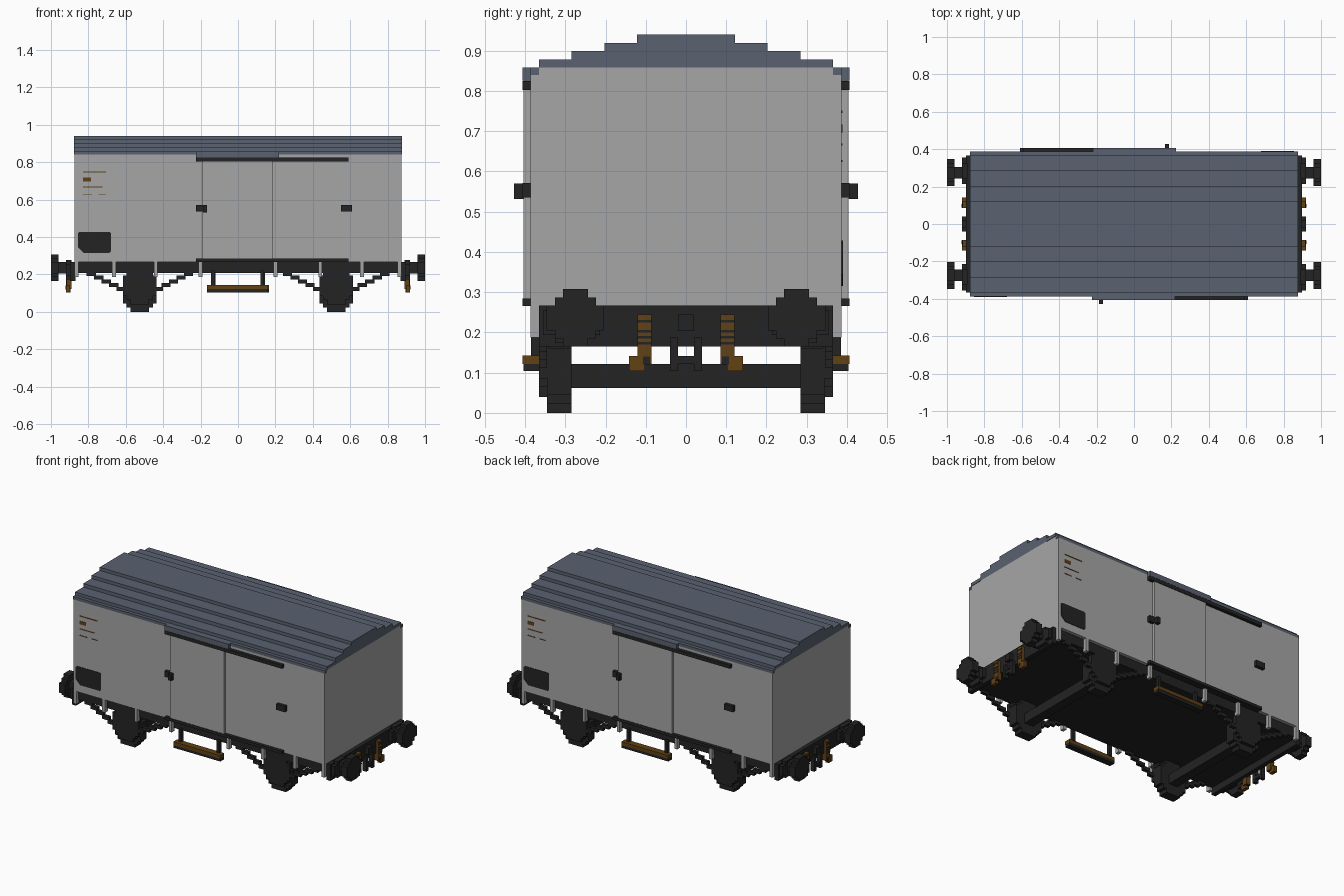
import bpy, bmesh
from mathutils import Vector

cube = bpy.data.objects.get("Cube")
if cube:
    bpy.data.objects.remove(cube, do_unlink=True)


def material(name, rgb):
    m = bpy.data.materials.new(name)
    m.use_nodes = True
    m.diffuse_color = (*rgb, 1)
    bsdf = m.node_tree.nodes["Principled BSDF"]
    bsdf.inputs["Base Color"].default_value = (*rgb, 1)
    bsdf.inputs["Roughness"].default_value = 0.8
    return m


GREY = material("wall grey", (0.38, 0.38, 0.38))
BLUE = material("roof slate blue", (0.10, 0.12, 0.16))
BLACK = material("frame black", (0.017, 0.017, 0.017))
BROWN = material("rusty brown", (0.12, 0.052, 0.007))


def prism(name, profile, axis, a, b, mat, turn=1):
    """Extrude a 2D profile along x (profile is y, z) or y (profile is x, z).
    turn = -1 spins the part half a turn about the vertical axis."""
    bm = bmesh.new()
    place = (lambda p, t: (t, p[0], p[1])) if axis == "x" else (lambda p, t: (p[0], t, p[1]))
    face = bm.faces.new([bm.verts.new(place(p, a)) for p in profile])
    ext = bmesh.ops.extrude_face_region(bm, geom=[face])
    shift = Vector((b - a, 0, 0)) if axis == "x" else Vector((0, b - a, 0))
    bmesh.ops.translate(bm, vec=shift, verts=[v for v in ext["geom"] if isinstance(v, bmesh.types.BMVert)])
    for v in bm.verts:
        v.co.x *= turn
        v.co.y *= turn
    bmesh.ops.recalc_face_normals(bm, faces=bm.faces)
    mesh = bpy.data.meshes.new(name)
    bm.to_mesh(mesh)
    bm.free()
    mesh.materials.append(mat)
    ob = bpy.data.objects.new(name, mesh)
    bpy.context.collection.objects.link(ob)
    return ob


def box(name, x0, x1, y0, y1, z0, z1, mat, turn=1):
    return prism(name, [(x0, z0), (x1, z0), (x1, z1), (x0, z1)], "y", y0, y1, mat, turn)


def stepped_disc(cu, cz, steps):
    """Blocky circle outline; steps are (half width, half height), narrowest first."""
    q = []
    for i, (w, h) in enumerate(steps):
        q.append((w, h))
        if i + 1 < len(steps):
            q.append((w, steps[i + 1][1]))
    r = q[::-1]
    pts = q + [(u, -v) for u, v in r] + [(-u, -v) for u, v in q] + [(-u, v) for u, v in r]
    return [(cu + u, cz + v) for u, v in pts]


# Body: stepped end section extruded along the length
BANDS = [(0.387, 0.84, 0.858), (0.366, 0.858, 0.878), (0.285, 0.878, 0.90),
         (0.203, 0.90, 0.92), (0.122, 0.90, 0.94)]   # half width, underside, top
half = [(0.387, 0.267)]
for i, (w, lo, hi) in enumerate(BANDS[:4]):
    if i:
        half.append((w, BANDS[i - 1][1]))
    half.append((w, lo))
prism("body", half + [(-y, z) for y, z in half[::-1]], "x", -0.873, 0.873, GREY)

# Roof: stepped shell of the same bands
outer, inner = [], []
for i, (w, lo, hi) in enumerate(BANDS):
    outer += [(w, BANDS[i - 1][2] if i else lo), (w, hi)]
    if 0 < i < 4:
        inner += [(w, BANDS[i - 1][1]), (w, lo)]
shell = outer + [(-y, z) for y, z in outer[::-1]]
shell += [(-y, z) for y, z in inner] + inner[::-1]
prism("roof", shell, "x", -0.876, 0.876, BLUE)

# Underframe
box("floor_frame", -0.873, 0.873, -0.366, 0.366, 0.208, 0.267, BLACK)
for x in (-0.525, 0.525):
    box("axle", x - 0.03, x + 0.03, -0.29, 0.29, 0.062, 0.122, BLACK)

WHEEL = [(0.05, 0.103), (0.07, 0.08), (0.09, 0.058)]
AXLE_BOX = [(0.05, 0.10), (0.07, 0.075), (0.09, 0.055)]
BUFFER = [(0.031, 0.0715), (0.051, 0.051), (0.0715, 0.031)]
FLANGE = [(0.041, 0.051), (0.071, 0.031)]

# Each side and end repeats after a half turn
for t in (1, -1):
    # Door with rails and rain lip (front at -y)
    box("sliding_door", -0.19, 0.185, -0.404, -0.38, 0.275, 0.84, GREY, t)
    box("door_roof_lip", -0.225, 0.22, -0.407, -0.38, 0.826, 0.858, BLUE, t)
    box("door_top_rail", -0.225, 0.59, -0.407, -0.38, 0.803, 0.825, BLACK, t)
    box("door_bottom_rail", -0.225, 0.59, -0.407, -0.36, 0.266, 0.284, BLACK, t)

    # Door latch and stop
    for x in (-0.195, 0.58):
        box("latch_plate", x - 0.03, x + 0.03, -0.407, -0.38, 0.535, 0.572, BLACK, t)
    box("latch_knob", -0.188, -0.165, -0.427, -0.40, 0.532, 0.57, BLACK, t)

    # Painted panel and markings
    c = 0.015
    x0, x1, z0, z1 = -0.855, -0.68, 0.315, 0.428
    prism("painted_panel", [(x0 + 2 * c, z0), (x1 - c / 2, z0), (x1, z0 + c / 2), (x1, z1 - c / 2),
                            (x1 - c / 2, z1), (x0 + c / 2, z1), (x0, z1 - c / 2), (x0, z0 + 2 * c)],
          "y", -0.39, -0.385, BLACK, t)
    for xa, xb, z, h in ((-0.83, -0.705, 0.748, 0.006), (-0.83, -0.785, 0.707, 0.02),
                         (-0.83, -0.725, 0.667, 0.005), (-0.83, -0.78, 0.626, 0.005),
                         (-0.745, -0.705, 0.626, 0.005)):
        box("marking", xa, xb, -0.389, -0.385, z - h / 2, z + h / 2, BROWN, t)

    # Wall posts over the sill
    for x in (0.2, 0.44, 0.663, 0.863):
        for s in (-1, 1):
            box("sill_post", s * x - 0.01, s * x + 0.01, -0.387, -0.36, 0.187, 0.27, GREY, t)

    # Wheels, axle boxes and stepped suspension arms
    for cx in (-0.525, 0.525):
        prism("wheel", stepped_disc(cx, 0.103, WHEEL), "y", -0.345, -0.285, BLACK, t)
        prism("axle_box", stepped_disc(cx, 0.14, AXLE_BOX), "y", -0.366, -0.34, BLACK, t)
        for s in (-1, 1):
            for i in range(5):
                xa = cx + s * (0.075 + 0.04 * i)
                xb = xa + s * 0.05
                z = 0.112 + 0.02 * i
                box("suspension_arm", min(xa, xb), max(xa, xb), -0.366, -0.345, z, z + 0.022, BLACK, t)

    # Footboard on two hangers
    box("footboard", -0.165, 0.16, -0.407, -0.366, 0.122, 0.143, BROWN, t)
    box("footboard_bearer", -0.165, 0.16, -0.404, -0.366, 0.104, 0.122, BLACK, t)
    for x in (-0.135, 0.13):
        box("footboard_hanger", x - 0.009, x + 0.009, -0.385, -0.362, 0.14, 0.22, BLACK, t)

    # End beam with buffers (+x end)
    box("end_beam", 0.87, 0.898, -0.366, 0.366, 0.165, 0.267, BLACK, t)
    for s in (-1, 1):
        cy = 0.275 * s
        prism("buffer_head", stepped_disc(cy, 0.236, BUFFER), "x", 0.96, 1.0, BLACK, t)
        box("buffer_stem", 0.89, 0.965, cy - 0.031, cy + 0.031, 0.205, 0.267, BLACK, t)
        prism("buffer_flange", stepped_disc(0.285 * s, 0.225, FLANGE), "x", 0.89, 0.92, BLACK, t)

        # Brake hoses with dark couplings
        ya = 0.103 * s
        box("hose", 0.89, 0.918, ya - 0.017, ya + 0.017, 0.122, 0.245, BROWN, t)
        for z in (0.17, 0.185, 0.2, 0.225):
            box("hose_ring", 0.915, 0.92, ya - 0.018, ya + 0.018, z, z + 0.006, BLACK, t)
        yb = 0.122 * s
        box("hose_end", 0.898, 0.92, yb - 0.02, yb + 0.02, 0.104, 0.142, BROWN, t)
        box("hose_valve", 0.897, 0.921, 0.098 * s - 0.009, 0.098 * s + 0.009, 0.12, 0.14, BLACK, t)

        # Coupling chain link
        box("coupling_link", 0.895, 0.92, 0.03 * s - 0.01, 0.03 * s + 0.01, 0.104, 0.187, BLACK, t)
    box("coupling_bar", 0.895, 0.918, -0.025, 0.025, 0.122, 0.142, BLACK, t)
    box("coupling_hook", 0.89, 0.92, -0.02, 0.02, 0.203, 0.245, BLACK, t)
